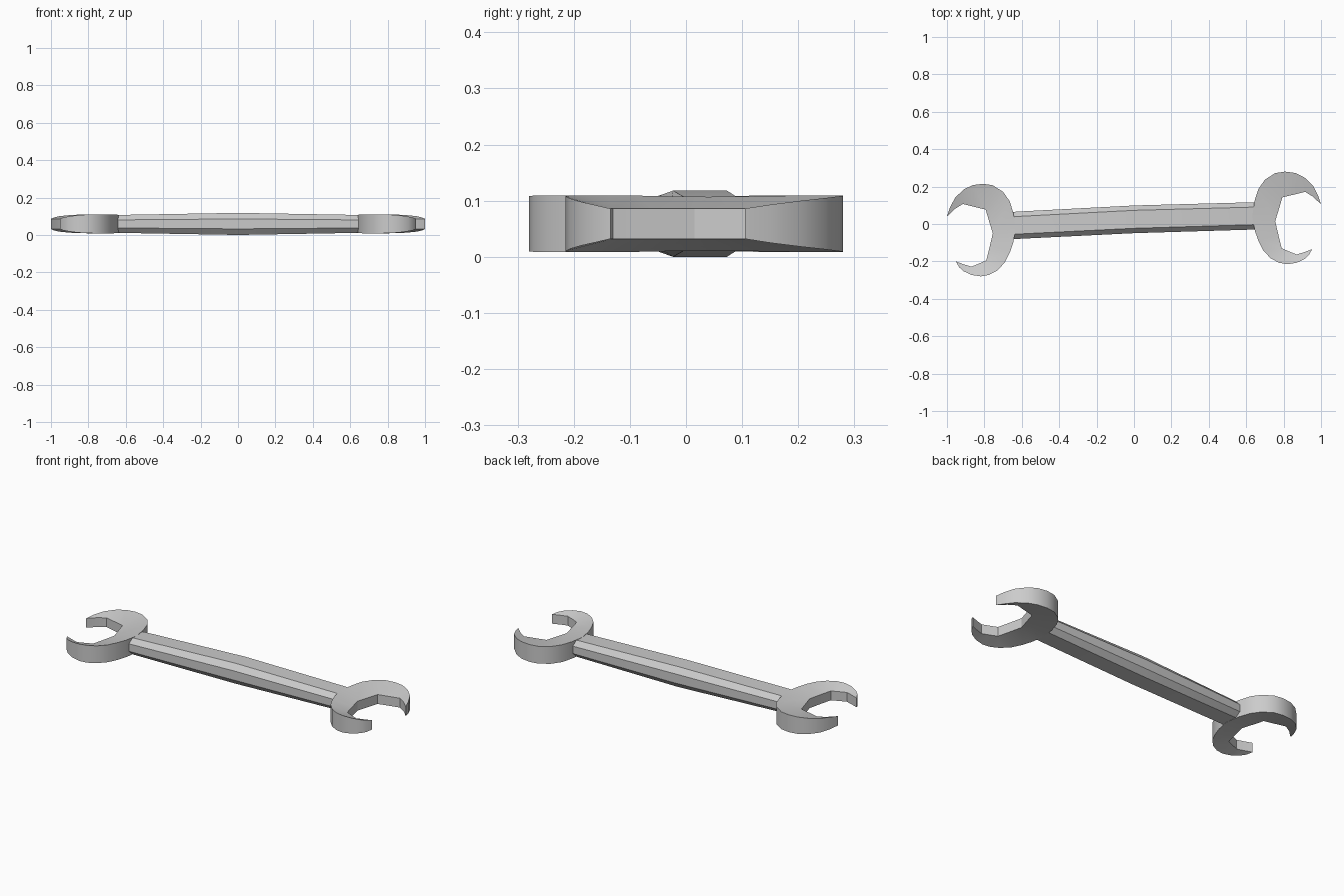
import bpy, bmesh

if "Cube" in bpy.data.objects:
    bpy.data.objects.remove(bpy.data.objects["Cube"])

ZC = 0.059        # mid-plane height
INNER_H = 0.027   # half thickness along the jaw opening


def finish(name, bm):
    bmesh.ops.remove_doubles(bm, verts=bm.verts, dist=1e-4)
    bmesh.ops.recalc_face_normals(bm, faces=bm.faces)
    mesh = bpy.data.meshes.new(name)
    bm.to_mesh(mesh)
    bm.free()
    ob = bpy.data.objects.new(name, mesh)
    bpy.context.collection.objects.link(ob)
    bpy.ops.object.select_all(action='DESELECT')
    ob.select_set(True)
    bpy.context.view_layer.objects.active = ob
    bpy.ops.object.shade_smooth_by_angle(angle=0.5)
    return ob


def loft(name, rings):
    # Skin closed cross-sections and cap both ends
    bm = bmesh.new()
    loops = [[bm.verts.new(p) for p in ring] for ring in rings]
    n = len(loops[0])
    for a, b in zip(loops, loops[1:]):
        for i in range(n):
            j = (i + 1) % n
            bm.faces.new((a[i], a[j], b[j], b[i]))
    bm.faces.new(loops[0])
    bm.faces.new(loops[-1])
    return finish(name, bm)


# Jaw: each row is inner corner, then rim points (x, y, half thickness) facing it
JAW = [
    ((1.0, .105), [(1.0, .105, .027)]),
    ((.957, .146), [(.985, .15, .034)]),
    ((.915, .172), [(.957, .205, .041), (.91, .25, .046)]),
    ((.85, .156), [(.862, .273, .049)]),
    ((.793, .142), [(.807, .28, .05), (.755, .272, .05), (.70, .237, .05)]),
    ((.775, .08), [(.665, .187, .05)]),
    ((.755, .015), [(.645, .125, .049), (.632, .04, .048), (.646, -.035, .049)]),
    ((.772, -.058), [(.663, -.085, .05)]),
    ((.79, -.13), [(.69, -.14, .05), (.73, -.183, .05), (.775, -.207, .05)]),
    ((.83, -.147), [(.82, -.215, .049)]),
    ((.87, -.163), [(.87, -.207, .045), (.912, -.187, .039)]),
    ((.912, -.15), [(.936, -.165, .034)]),
    ((.952, -.135), [(.952, -.135, .027)]),
]


def head(name, side, shift):
    rings = []
    for (ix, iy), rim in JAW:
        for ox, oy, h in rim:
            rings.append([
                (side * ox, oy + shift, ZC - h), (side * ox, oy + shift, ZC + h),
                (side * ix, iy + shift, ZC + INNER_H), (side * ix, iy + shift, ZC - INNER_H)])
    # The tip sections are single vertical edges, so no caps are needed
    bm = bmesh.new()
    loops = [[bm.verts.new(p) for p in ring] for ring in rings]
    for a, b in zip(loops, loops[1:]):
        for i in range(4):
            j = (i + 1) % 4
            bm.faces.new((a[i], a[j], b[j], b[i]))
    return finish(name, bm)


# Two jaws, mirrored, the left one sitting slightly lower
head("right_jaw", 1, 0)
head("left_jaw", -1, -.065)


# Handle: chamfered bar, thickest in the middle
def section(x, yc, w, h):
    f, s = w - .026, h * .45
    pts = [(-w, -s), (-f, -h), (f, -h), (w, -s), (w, s), (f, h), (-f, h), (-w, s)]
    return [(x, yc + y, ZC + z) for y, z in pts]


loft("handle", [
    section(-.68, -.011, .070, .040),
    section(-.63, -.007, .073, .048),
    section(0, .025, .074, .059),
    section(.63, .043, .073, .048),
    section(.68, .044, .070, .040),
])
